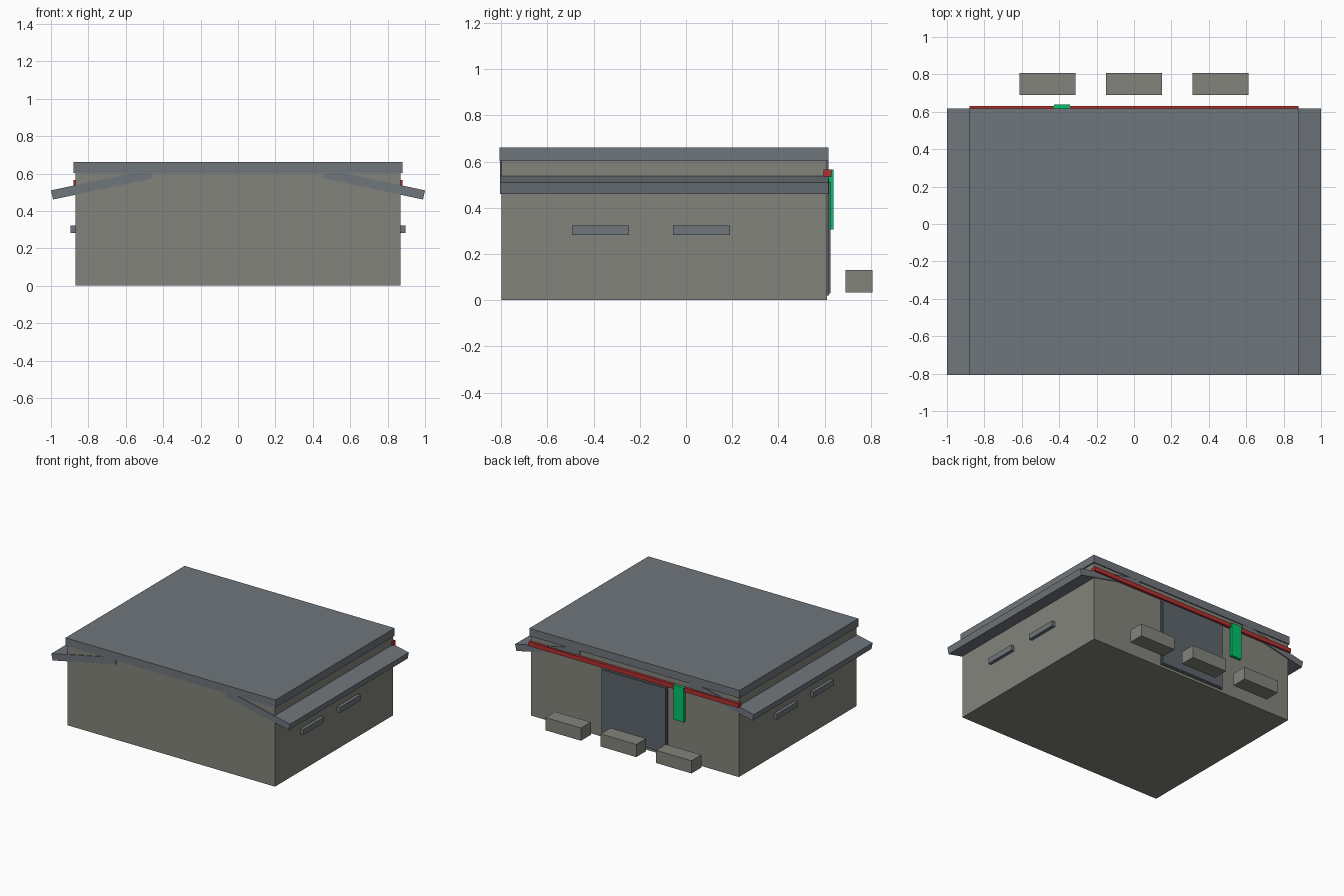
import bpy
from math import radians

if "Cube" in bpy.data.objects:
    bpy.data.objects.remove(bpy.data.objects["Cube"])


def material(name, rgb):
    m = bpy.data.materials.new(name)
    m.diffuse_color = (*rgb, 1)
    m.use_nodes = True
    m.node_tree.nodes["Principled BSDF"].inputs["Base Color"].default_value = m.diffuse_color
    return m


concrete = material("concrete", (0.23, 0.23, 0.20))
slate = material("slate", (0.16, 0.18, 0.20))
steel = material("steel", (0.11, 0.13, 0.15))
red = material("red", (0.45, 0.03, 0.03))
green = material("green", (0.0, 0.55, 0.15))


def box(name, x, y, z, mat, tilt=0):
    """Box from (min, max) ranges, optionally tilted about y."""
    ranges = (x, y, z)
    bpy.ops.mesh.primitive_cube_add(
        size=1, location=[(a + b) / 2 for a, b in ranges], rotation=(0, tilt, 0))
    ob = bpy.context.object
    ob.name = name
    ob.scale = [b - a for a, b in ranges]
    ob.data.materials.append(mat)
    return ob


# Main block and flat roof
box("bunker_body", (-0.87, 0.87), (-0.80, 0.61), (0, 0.605), concrete)
box("roof_slab", (-0.88, 0.88), (-0.807, 0.618), (0.603, 0.662), slate)

# Sloping eaves and side vents, mirrored left and right
for s, side in ((-1, "left"), (1, "right")):
    cx = s * 0.728
    box(f"eave_{side}", (cx - 0.2725, cx + 0.2725), (-0.806, 0.617),
        (0.517, 0.567), slate, tilt=s * radians(12))
    for i, y in enumerate((-0.37, 0.067)):
        cx2 = s * 0.875
        box(f"vent_{side}_{i}", (cx2 - 0.02, cx2 + 0.02),
            (y - 0.123, y + 0.123), (0.282, 0.323), slate)

# Back entrance: frame and door
box("door_frame", (-0.275, 0.275), (0.59, 0.619), (0.02, 0.53), steel)
box("door_panel", (-0.265, 0.265), (0.60, 0.625), (0.03, 0.515), steel)

# Red stripe and green banner above the entrance
box("red_stripe", (-0.88, 0.88), (0.596, 0.63), (0.533, 0.565), red)
box("green_banner", (-0.428, -0.342), (0.618, 0.639), (0.307, 0.567), green)

# Row of low barriers
for i, x in enumerate((-0.463, 0, 0.463)):
    box(f"barrier_{i}", (x - 0.149, x + 0.149), (0.69, 0.808), (0.034, 0.13), concrete)
